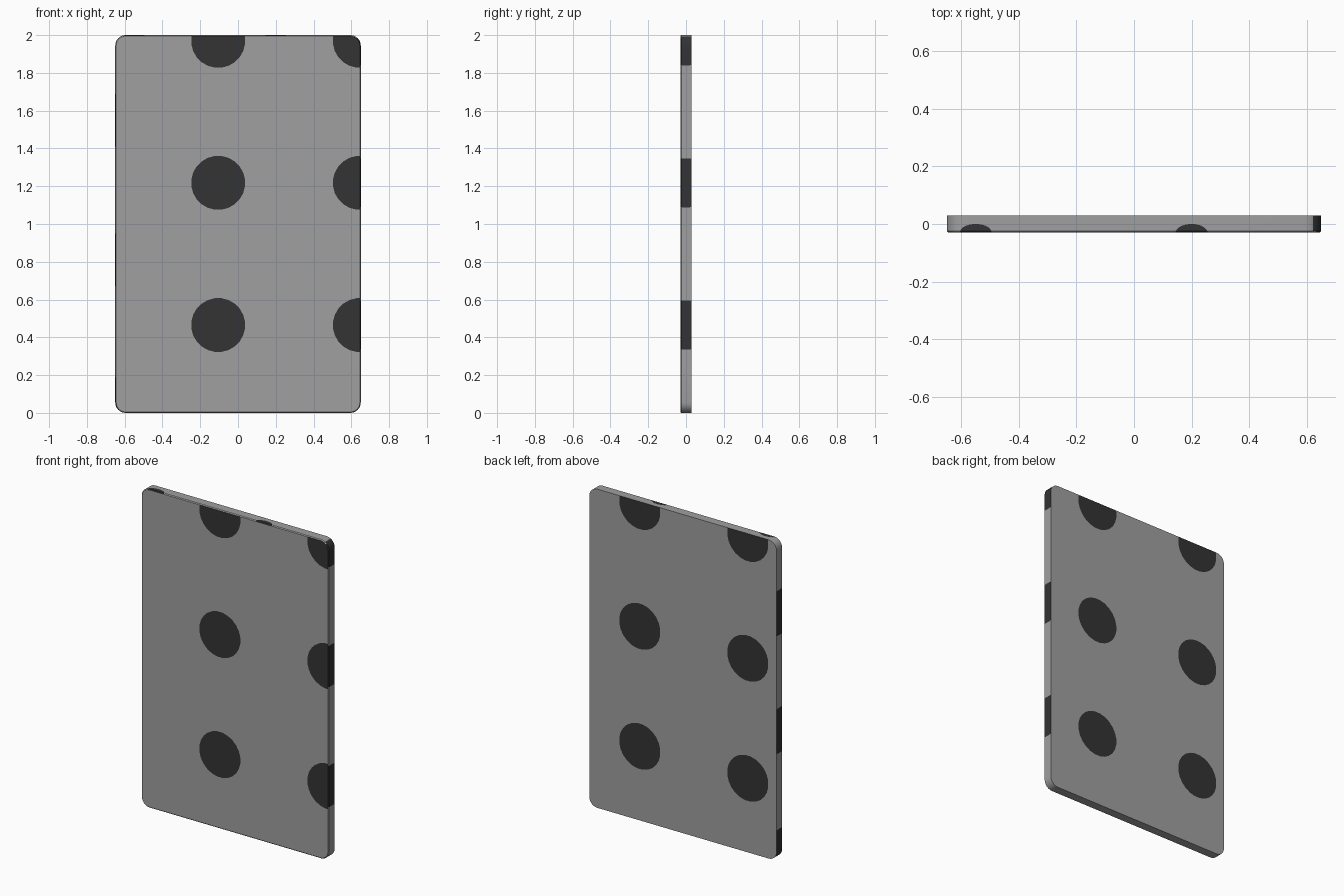
import bpy, bmesh, math
from mathutils import Vector

if "Cube" in bpy.data.objects:
    bpy.data.objects.remove(bpy.data.objects["Cube"])

W, T, H, R, BEVEL = 0.65, 0.03, 2.0, 0.055, 0.005


def material(name, value):
    m = bpy.data.materials.new(name)
    m.diffuse_color = (value, value, value, 1)
    m.use_nodes = True
    m.node_tree.nodes["Principled BSDF"].inputs["Base Color"].default_value = m.diffuse_color
    return m


# Rounded panel: outline on the back plane, extruded forward
bm = bmesh.new()
outline = []
for i, (sx, sz) in enumerate([(1, 1), (-1, 1), (-1, -1), (1, -1)]):
    cx, cz = sx * (W - R), H / 2 + sz * (H / 2 - R)
    for k in range(7):
        a = math.radians(90 * i + 15 * k)
        outline.append(bm.verts.new((cx + R * math.cos(a), T, cz + R * math.sin(a))))
back = bm.faces.new(outline)
ext = bmesh.ops.extrude_face_region(bm, geom=[back], use_keep_orig=True)
front_verts = [g for g in ext["geom"] if isinstance(g, bmesh.types.BMVert)]
bmesh.ops.translate(bm, verts=front_verts, vec=(0, -2 * T, 0))
bmesh.ops.recalc_face_normals(bm, faces=bm.faces[:])

# Fine bevel round the front rim
rim = [e for e in bm.edges if all(v.co.y < 0 for v in e.verts)]
bmesh.ops.bevel(bm, geom=rim, offset=BEVEL, segments=1, affect='EDGES', profile=0.5)
bm.normal_update()


# Cut a round spot into the faces that point one way, and colour it dark
def spot(direction, limit, centre, u, v, ru, rv, n=24):
    d, c, u, v = Vector(direction), Vector(centre), Vector(u), Vector(v)
    inside = [f for f in bm.faces if f.normal.dot(d) > limit]
    for k in range(n):
        a = 2 * math.pi * k / n
        p = c + u * ru * math.cos(a) + v * rv * math.sin(a)
        normal = (u * math.cos(a) / ru + v * math.sin(a) / rv).normalized()
        geom = set(inside)
        for f in inside:
            geom.update(f.edges)
            geom.update(f.verts)
        res = bmesh.ops.bisect_plane(bm, geom=list(geom), dist=1e-6, plane_co=p, plane_no=normal)
        faces = [g for g in res["geom"] if isinstance(g, bmesh.types.BMFace)]
        inside = [f for f in faces if (f.calc_center_median() - p).dot(normal) < 0]
    for f in inside:
        f.material_index = 1


X, Y, Z = (1, 0, 0), (0, 1, 0), (0, 0, 1)
for z in (0.465, 1.218, 1.97):
    for x in (-0.105, 0.645):
        spot((0, -1, 0), 0.75, (x, 0, z), X, Z, 0.142, 0.142)
    for x in (-0.45, 0.30):
        spot(Y, 0.75, (x, 0, z), X, Z, 0.142, 0.142)
    spot(X, 0.5, (W, 0, z), Y, Z, 0.14, 0.13)
for z in (0.05, 0.81, 1.55):
    spot((-1, 0, 0), 0.5, (-W, 0, z), Y, Z, 0.14, 0.142)
for x in (-0.55, 0.20):
    spot(Z, 0.5, (x, -0.03, H), X, Y, 0.055, 0.03)

mesh = bpy.data.meshes.new("spotted_panel")
bm.to_mesh(mesh)
bm.free()
panel = bpy.data.objects.new("spotted_panel", mesh)
bpy.context.collection.objects.link(panel)
mesh.materials.append(material("grey", 0.35))
mesh.materials.append(material("dark spots", 0.033))
bpy.context.view_layer.objects.active = panel
panel.select_set(True)
bpy.ops.object.shade_smooth_by_angle(angle=math.radians(30))
